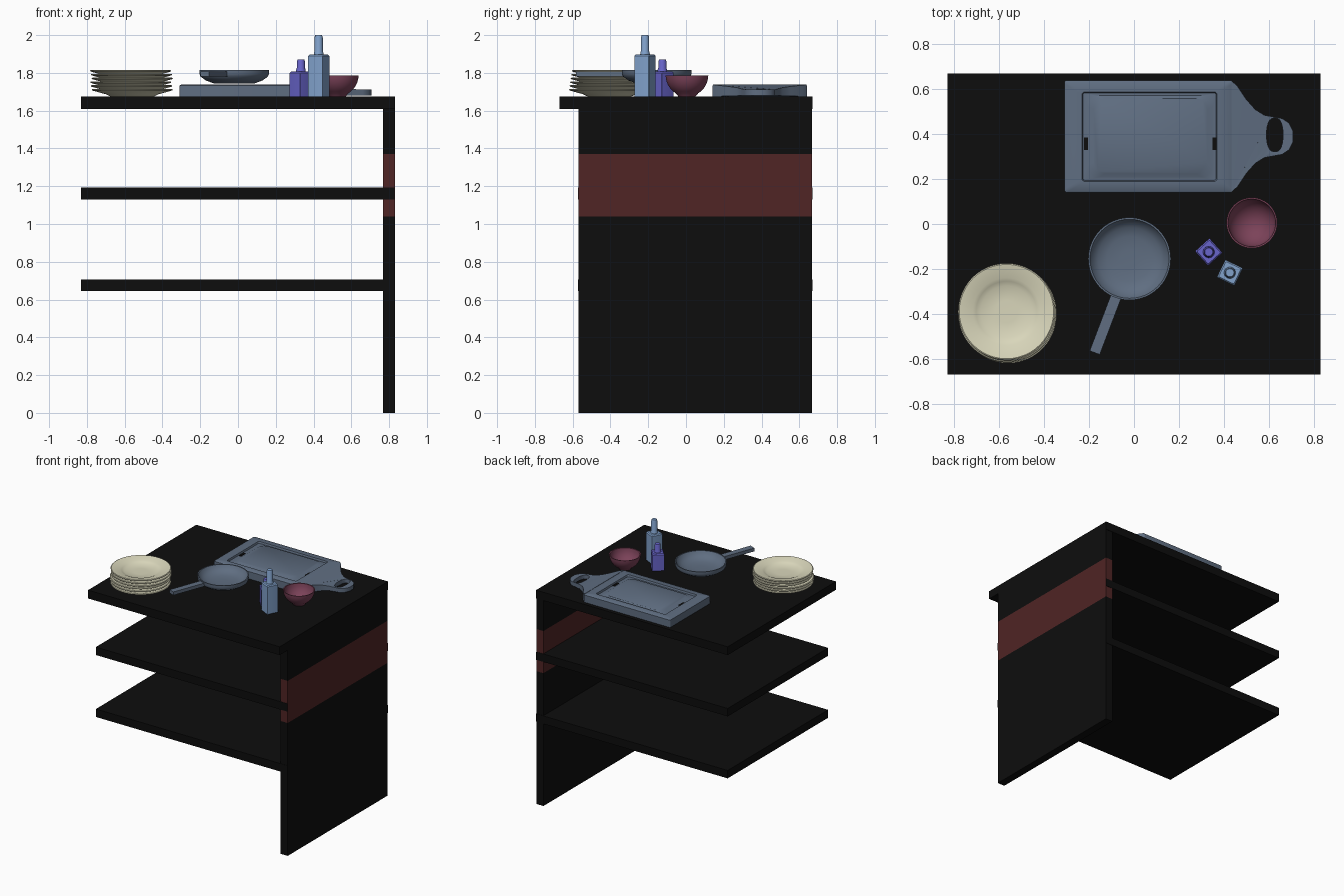
import bpy, bmesh, math
from mathutils import Matrix, Vector

if "Cube" in bpy.data.objects:
    bpy.data.objects.remove(bpy.data.objects["Cube"])


def mat(name, r, g, b):
    m = bpy.data.materials.new(name)
    m.diffuse_color = (r, g, b, 1)
    m.use_nodes = True
    m.node_tree.nodes["Principled BSDF"].inputs["Base Color"].default_value = m.diffuse_color
    return m


BLACK = mat("black", 0.004, 0.004, 0.004)
RED = mat("dark_red", 0.08, 0.018, 0.018)
CREAM = mat("cream", 0.70, 0.68, 0.50)
SLATE = mat("slate_blue", 0.115, 0.155, 0.22)
ROSE = mat("rose", 0.20, 0.055, 0.10)
VIOLET = mat("violet", 0.14, 0.13, 0.60)
SKY = mat("sky_blue", 0.22, 0.36, 0.60)
TOP = 1.675


def finish(bm, name, *mats, smooth=False):
    bmesh.ops.recalc_face_normals(bm, faces=bm.faces)
    me = bpy.data.meshes.new(name)
    bm.to_mesh(me)
    bm.free()
    ob = bpy.data.objects.new(name, me)
    bpy.context.collection.objects.link(ob)
    for m in mats:
        me.materials.append(m)
    if smooth:
        bpy.ops.object.select_all(action='DESELECT')
        ob.select_set(True)
        bpy.context.view_layer.objects.active = ob
        bpy.ops.object.shade_smooth_by_angle(angle=math.radians(35))
    return ob


def box_bm(x0, x1, y0, y1, z0, z1):
    bm = bmesh.new()
    bmesh.ops.create_cube(bm, size=1)
    for v in bm.verts:
        v.co = ((x0 + x1) / 2 + v.co.x * (x1 - x0), (y0 + y1) / 2 + v.co.y * (y1 - y0),
                (z0 + z1) / 2 + v.co.z * (z1 - z0))
    return bm


def loft(bm, rings):
    """Join rings of equal point count and cap both ends."""
    loops = [[bm.verts.new(p) for p in r] for r in rings]
    n = len(loops[0])
    for a, b in zip(loops, loops[1:]):
        for i in range(n):
            bm.faces.new((a[i], a[(i + 1) % n], b[(i + 1) % n], b[i]))
    bm.faces.new(loops[0][::-1])
    bm.faces.new(loops[-1])


def circle(r, z, cx=0, cy=0, n=48):
    return [(cx + r * math.cos(2 * math.pi * i / n), cy + r * math.sin(2 * math.pi * i / n), z)
            for i in range(n)]


def round_rect(x0, x1, y0, y1, r, z):
    pts = []
    for k, (cx, cy) in enumerate([(x1 - r, y1 - r), (x0 + r, y1 - r), (x0 + r, y0 + r), (x1 - r, y0 + r)]):
        for j in range(6):
            a = math.pi / 2 * (k + j / 5)
            pts.append((cx + r * math.cos(a), cy + r * math.sin(a), z))
    return pts


def turned(name, profile, cx, cy, z, m):
    bm = bmesh.new()
    loft(bm, [circle(r, z + h, cx, cy) for r, h in profile])
    return finish(bm, name, m, smooth=True)


# counter top and shelves
finish(box_bm(-0.83, 0.83, -0.67, 0.67, 1.61, TOP), "counter_top", BLACK)
for name, z in (("upper_shelf", 1.13), ("lower_shelf", 0.645)):
    finish(box_bm(-0.83, 0.829, -0.573, 0.67, z, z + 0.062), name, BLACK)

# side panel with a red band, chosen by height
bm = box_bm(0.768, 0.83, -0.57, 0.667, 0, 1.61)
for z in (1.04, 1.37):
    bmesh.ops.bisect_plane(bm, geom=bm.verts[:] + bm.edges[:] + bm.faces[:],
                           plane_co=(0, 0, z), plane_no=(0, 0, 1))
for f in bm.faces:
    f.material_index = int(1.04 < f.calc_center_median().z < 1.37)
finish(bm, "side_panel", BLACK, RED)

# stack of plates
plate = [(0.115, 0), (0.14, 0.012), (0.212, 0.032), (0.215, 0.037), (0.21, 0.04),
         (0.15, 0.029), (0.135, 0.022), (0.115, 0.011), (0.05, 0.009)]
for i in range(6):
    turned("plate_%d" % (i + 1), plate, -0.56 - 0.004 * (i % 3), -0.405 + 0.003 * i,
           TOP + 0.02 * i, CREAM)

# frying pan with handle
turned("frying_pan", [(0.11, 0), (0.15, 0.015), (0.178, 0.035), (0.184, 0.05), (0.184, 0.07),
                      (0.176, 0.07), (0.165, 0.05), (0.14, 0.03), (0.10, 0.018), (0.04, 0.015)],
       -0.02, -0.155, 1.745, SLATE)
bm = box_bm(-0.135, 0.135, -0.024, 0.024, 1.782, 1.808)
bm.transform(Matrix.Translation((-0.127, -0.447, 0)) @ Matrix.Rotation(math.atan2(0.25, 0.095), 4, 'Z'))
finish(bm, "pan_handle", SLATE)

# bowl
outer = [(0.045, 0), (0.05, 0.006)] + [(0.113 * math.sin(a), 0.113 - 0.113 * math.cos(a))
                                       for a in [0.55 + 0.17 * i for i in range(7)]]
outer[-1] = (0.113, 0.11)
inner = [(0.106 * math.sin(a), 0.113 - 0.103 * math.cos(a)) for a in [1.53 - 0.2 * i for i in range(8)]]
turned("bowl", outer + inner, 0.525, 0.005, TOP, ROSE)


# square bottles with round necks
def bottle(name, cx, cy, angle, side, body, total, m):
    bm = bmesh.new()
    h = side / 2
    loft(bm, [round_rect(-a, a, -a, a, 0.004, z) for a, z in
              ((h, 0), (h, body - 0.008), (h - 0.006, body))])
    loft(bm, [circle(r, z, n=20) for r, z in
              ((0.026, body - 0.004), (0.025, body + 0.01), (0.022, body + 0.018),
               (0.022, total - 0.012), (0.018, total))])
    bm.transform(Matrix.Translation((cx, cy, TOP)) @ Matrix.Rotation(math.radians(angle), 4, 'Z'))
    finish(bm, name, m, smooth=True)


bottle("short_bottle", 0.333, -0.125, 42, 0.087, 0.132, 0.195, VIOLET)
bottle("tall_bottle", 0.427, -0.217, -26, 0.087, 0.222, 0.325, SKY)

# cutting board body with a juice groove
bm = bmesh.new()
loft(bm, [round_rect(-0.31, 0.44, 0.14, 0.64, 0.012, TOP),
          round_rect(-0.31, 0.44, 0.14, 0.64, 0.012, 1.732),
          round_rect(-0.302, 0.432, 0.148, 0.632, 0.012, 1.738),
          round_rect(-0.232, 0.37, 0.19, 0.588, 0.012, 1.738),
          round_rect(-0.228, 0.366, 0.194, 0.584, 0.012, 1.724),
          round_rect(-0.205, 0.35, 0.21, 0.572, 0.05, 1.724),
          round_rect(-0.18, 0.325, 0.225, 0.56, 0.05, 1.736)])
finish(bm, "cutting_board", SLATE, smooth=True)

# two dark slots in the groove
for name, x in (("left_slot", -0.214), ("right_slot", 0.358)):
    finish(box_bm(x - 0.009, x + 0.009, 0.33, 0.385, 1.722, 1.728), name, BLACK)

# cutting board handle: flat outline with a hole, thinner toward its end
half = [(0.435, 0.247), (0.46, 0.225), (0.50, 0.165), (0.54, 0.12), (0.58, 0.095),
        (0.66, 0.08), (0.69, 0.06), (0.708, 0.025)]
outline = [(x, 0.39 + y) for x, y in half] + [(x, 0.39 - y) for x, y in reversed(half)]
hole = [(0.627 + 0.037 * math.copysign(abs(math.cos(a)) ** 0.7, math.cos(a)),
         0.397 + 0.075 * math.sin(a)) for a in [2 * math.pi * i / 24 for i in range(24)]]
cu = bpy.data.curves.new("handle_outline", 'CURVE')
cu.dimensions = '2D'
cu.fill_mode = 'BOTH'
cu.extrude = 0.5
for pts in (outline, hole):
    sp = cu.splines.new('POLY')
    sp.points.add(len(pts) - 1)
    for p, (x, y) in zip(sp.points, pts):
        p.co = (x, y, 0, 1)
    sp.use_cyclic_u = True
tmp = bpy.data.objects.new("handle_outline", cu)
bpy.context.collection.objects.link(tmp)
bpy.context.view_layer.update()
bm = bmesh.new()
bm.from_mesh(tmp.evaluated_get(bpy.context.evaluated_depsgraph_get()).to_mesh())
bpy.data.objects.remove(tmp)
bmesh.ops.remove_doubles(bm, verts=bm.verts, dist=0.0005)
for v in bm.verts:
    t = min(max((v.co.x - 0.44) / 0.16, 0), 1)
    v.co.z = 1.738 - 0.026 * t if v.co.z > 0 else TOP + 0.006 * t
finish(bm, "cutting_board_handle", SLATE, smooth=True)
